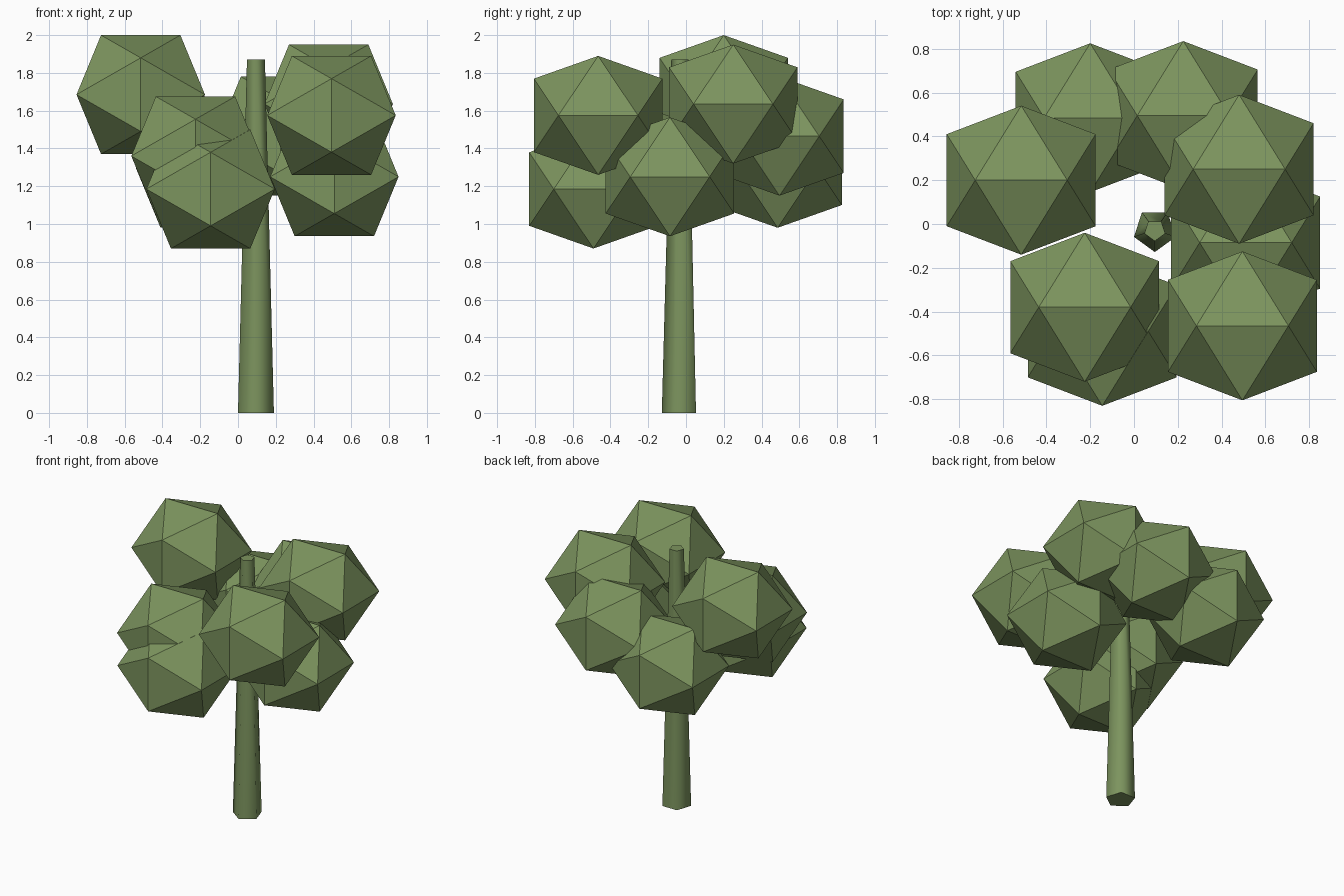
import bpy, bmesh, math

cube = bpy.data.objects.get("Cube")
if cube:
    bpy.data.objects.remove(cube, do_unlink=True)

# One olive green for the whole tree
green = bpy.data.materials.new("olive_green")
green.use_nodes = True
colour = (0.202, 0.296, 0.112, 1)
green.diffuse_color = colour
green.node_tree.nodes["Principled BSDF"].inputs["Base Color"].default_value = colour

# Trunk: tapered five-sided post, smooth around, flat at the ends
height = 1.87
bpy.ops.mesh.primitive_cone_add(vertices=5, radius1=0.1, radius2=0.05, depth=height,
                                location=(0.095, -0.028, height / 2),
                                rotation=(0, 0, math.pi))
trunk = bpy.context.object
trunk.name = "trunk"
trunk.data.name = "trunk"
trunk.data.materials.append(green)
bpy.ops.object.shade_smooth_by_angle(angle=math.radians(80))

# Leaf clump mesh: icosahedron with edges along the axes, slightly squashed
long = 0.34
short = long * 2 / (1 + math.sqrt(5))
squash = 0.926
bm = bmesh.new()
for s in (-short, short):
    for t in (-long, long):
        for x, y, z in ((s, 0, t), (t, s, 0), (0, t, s)):
            bm.verts.new((x, y, z * squash))
bmesh.ops.convex_hull(bm, input=bm.verts[:])
bmesh.ops.recalc_face_normals(bm, faces=bm.faces[:])
leaf_mesh = bpy.data.meshes.new("leaf_clump")
bm.to_mesh(leaf_mesh)
bm.free()
leaf_mesh.materials.append(green)

# Clumps around the trunk
clumps = {
    "top_right": (-0.515, 0.2, 1.685),
    "back_right": (-0.2, 0.485, 1.295),
    "back_left": (0.225, 0.495, 1.465),
    "upper_left": (0.48, 0.25, 1.635),
    "front_left": (0.495, -0.465, 1.575),
    "lower_left": (0.51, -0.085, 1.25),
    "front_right": (-0.225, -0.38, 1.36),
    "lower_front": (-0.145, -0.49, 1.185),
}
for name, place in clumps.items():
    clump = bpy.data.objects.new("leaf_clump_" + name, leaf_mesh)
    clump.location = place
    bpy.context.collection.objects.link(clump)
